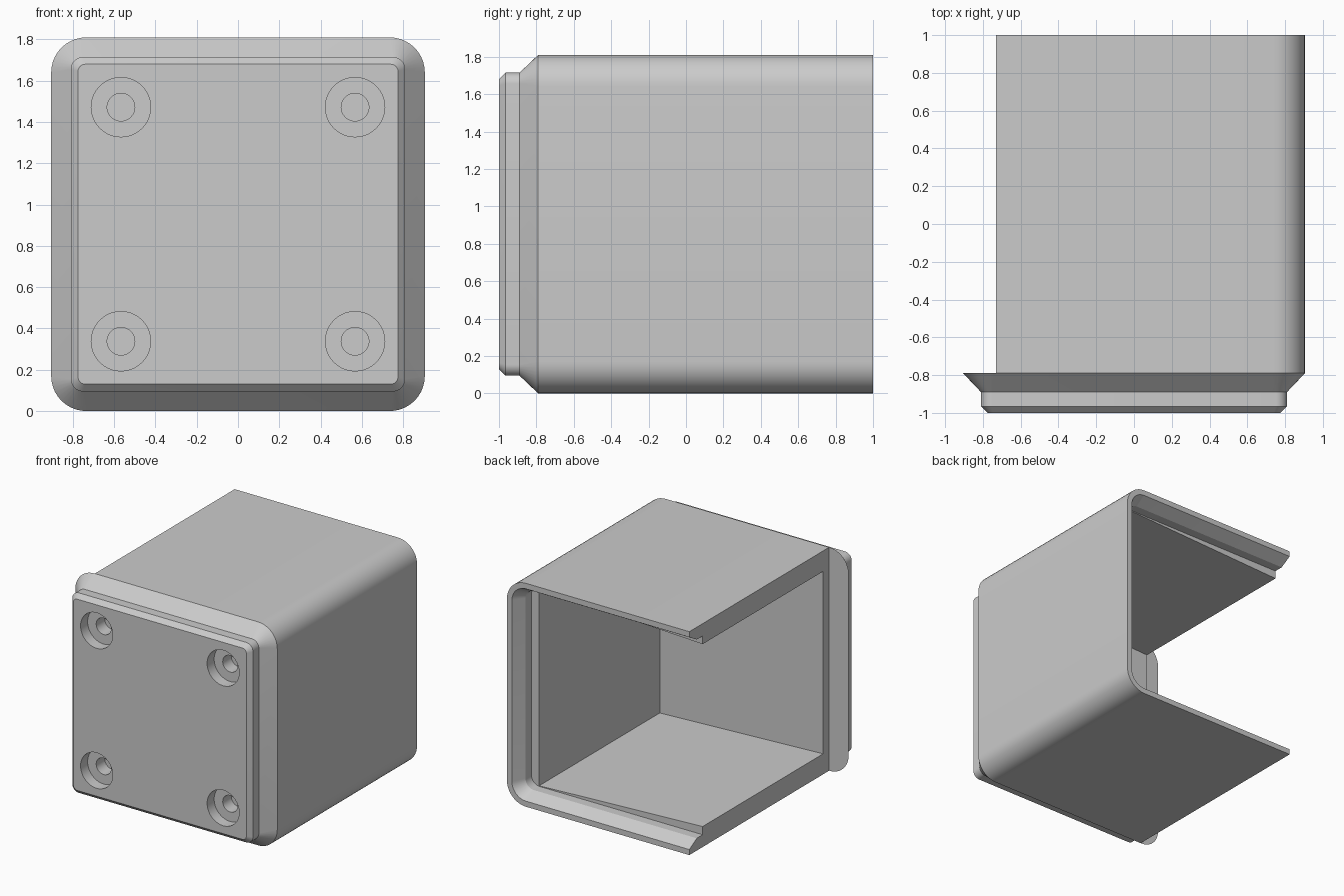
import bpy, bmesh, math
from mathutils import Vector, Matrix

cube = bpy.data.objects.get("Cube")
if cube:
    bpy.data.objects.remove(cube, do_unlink=True)

HALF, MID = 0.905, 0.905   # half width, and height of the centre line
CUT = -0.73                # plane where the open side begins

grey = bpy.data.materials.new("plain grey")
grey.use_nodes = True
grey.diffuse_color = (0.6, 0.6, 0.6, 1)
grey.node_tree.nodes["Principled BSDF"].inputs["Base Color"].default_value = (0.6, 0.6, 0.6, 1)


def finish(bm, name):
    bmesh.ops.recalc_face_normals(bm, faces=bm.faces)
    mesh = bpy.data.meshes.new(name)
    bm.to_mesh(mesh)
    bm.free()
    mesh.materials.append(grey)
    obj = bpy.data.objects.new(name, mesh)
    bpy.context.collection.objects.link(obj)
    return obj


def rounded_loft(name, sections, steps=10):
    """Solid through rounded squares, each given as (y, inset, corner radius)."""
    bm = bmesh.new()
    rings = []
    for y, inset, r in sections:
        c = HALF - inset - r
        ring = []
        for k, (sx, sz) in enumerate(((1, 1), (-1, 1), (-1, -1), (1, -1))):
            for i in range(steps + 1):
                a = math.pi / 2 * (k + i / steps)
                ring.append(bm.verts.new((sx * c + r * math.cos(a), y, MID + sz * c + r * math.sin(a))))
        rings.append(ring)
    for a, b in zip(rings, rings[1:]):
        for i in range(len(a)):
            j = (i + 1) % len(a)
            bm.faces.new((a[i], a[j], b[j], b[i]))
    bm.faces.new(rings[0])
    bm.faces.new(rings[-1])
    return finish(bm, name)


def box(name, low, high):
    bm = bmesh.new()
    bmesh.ops.create_cube(bm, size=1)
    low, high = Vector(low), Vector(high)
    for v in bm.verts:
        v.co = (low + high) / 2 + v.co * (high - low)
    return bm, name


def cylinder(name, x, z, radius, y_end):
    bm = bmesh.new()
    start = -1.1
    place = Matrix.Translation((x, (start + y_end) / 2, z)) @ Matrix.Rotation(math.pi / 2, 4, 'X')
    bmesh.ops.create_cone(bm, cap_ends=True, segments=40, radius1=radius, radius2=radius,
                          depth=y_end - start, matrix=place)
    return finish(bm, name)


def cut(target, cutter):
    cutter.hide_render = True
    mod = target.modifiers.new("cut", 'BOOLEAN')
    mod.operation = 'DIFFERENCE'
    mod.solver = 'EXACT'
    mod.object = cutter
    bpy.context.view_layer.objects.active = target
    bpy.ops.object.modifier_apply(modifier=mod.name)
    bpy.data.objects.remove(cutter, do_unlink=True)


# Outer housing with the stepped plug on its front
housing = rounded_loft("housing", [(-1, 0.13, 0.035), (-0.965, 0.095, 0.06), (-0.89, 0.095, 0.06),
                                   (-0.79, 0, 0.17), (1, 0, 0.17)])

# Open side, behind the front flange
cut(housing, finish(*box("side_cutter", (-1.2, -0.79, -0.2), (CUT, 1.2, 2.1))))

# Stepped socket in the back rim
cut(housing, rounded_loft("socket_cutter", [(0.83, 0.1, 0.075), (0.905, 0.1, 0.075),
                                            (1, 0.045, 0.125), (1.05, 0.045, 0.125)]))

# Inner cavity, its floor and ceiling drawing together towards the open side
bm, name = box("cavity_cutter", (CUT - 0.02, -0.714, 0), (0.735, 0.85, 1))
for v in bm.verts:
    half = 0.80 if v.co.x > 0 else 0.738
    v.co.z = MID + (half if v.co.z > 0.5 else -half)
cut(housing, finish(bm, name))

# Counterbored screw holes in the front
for sx in (-1, 1):
    for sz in (-1, 1):
        x, z = sx * 0.567, MID + sz * 0.567
        cut(housing, cylinder("counterbore_cutter", x, z, 0.144, -0.91))
        cut(housing, cylinder("screw_hole_cutter", x, z, 0.067, -0.80))

# Smooth rounded corners, crisp edges
bpy.ops.object.select_all(action='DESELECT')
housing.select_set(True)
bpy.context.view_layer.objects.active = housing
bpy.ops.object.shade_smooth_by_angle(angle=math.radians(25))
